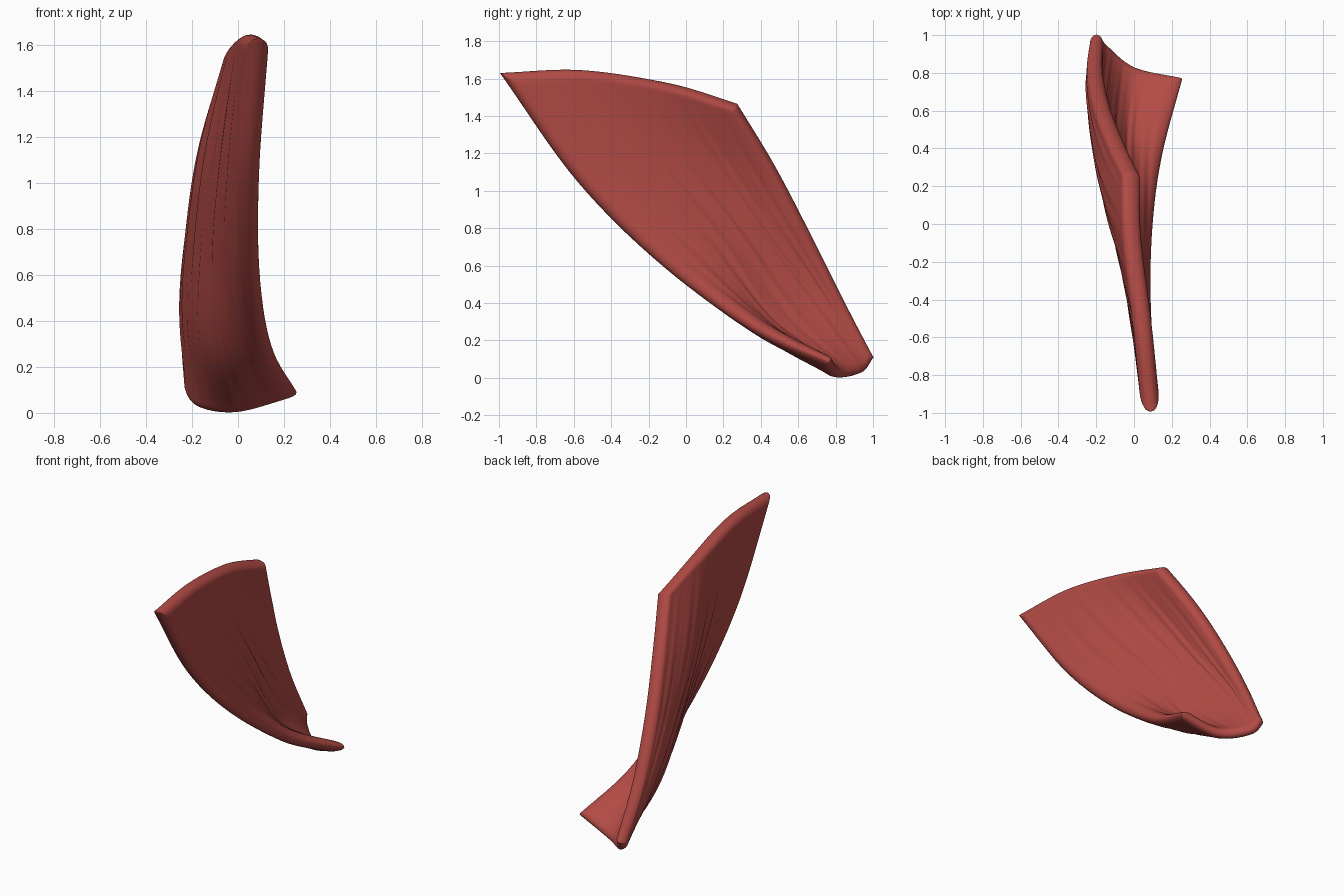
import bpy
import bmesh
import math
from mathutils import Vector

cube = bpy.data.objects.get("Cube")
if cube:
    bpy.data.objects.remove(cube)

# Fibre rails, from the wide upper edge down to the narrow lower end
front_rail = [(.09, -.995, 1.63), (.055, -.58, 1.05), (.07, -.12, .6), (.145, .35, .28), (.255, .77, .09)]
inner_rail = [(.05, -.56, 1.645), (-.025, -.2, 1.16), (-.07, .15, .73), (-.07, .46, .29), (0, .825, .015)]
outer_rail = [(0, -.1, 1.575), (-.115, .16, 1.16), (-.17, .4, .8), (-.2, .68, .42), (-.16, .94, .03)]
back_rail = [(-.01, .275, 1.46), (-.1, .47, 1.14), (-.17, .65, .8), (-.205, .825, .45), (-.21, 1, .105)]
rails = [[Vector(p) for p in r] for r in (front_rail, inner_rail, outer_rail, back_rail)]
ACROSS, ALONG = 100, 50
RIM = .055


def spline(points, t):
    """Smooth curve through all the points, t from 0 to 1."""
    pts = [2 * points[0] - points[1], *points, 2 * points[-1] - points[-2]]
    s = t * (len(points) - 1)
    i = min(int(s), len(points) - 2)
    f = s - i
    a, b, c, d = pts[i:i + 4]
    return b + (c - a) * f / 2 + (a - 2.5 * b + 2 * c - d / 2) * f * f + (1.5 * (b - c) + (d - a) / 2) * f ** 3


def spread(t):
    """Pack the samples closer together near both ends."""
    return t - .9 * math.sin(math.tau * t) / math.tau


def ripple(u, v):
    """Shallow fibre grooves that fade out at every edge."""
    fade = math.sin(math.pi * u) * math.sin(math.pi * v)
    wave = math.sin(v * 55 + math.sin(u * 5)) + .7 * math.sin(v * 91 + 2 * u)
    return .004 * fade * wave


def half_thickness(u, v, width, length):
    """Rounded rim, and a thinner sheet towards the lower end."""
    inset = min(min(v, 1 - v) * width, min(u, 1 - u) * length)
    k = 1 - min(inset / RIM, 1)
    return (.05 - .017 * u ** 3) * math.sqrt(1 - k * k)


# Centre surface of the twisted fan
us = [spread(j / ALONG) for j in range(ALONG + 1)]
vs = [spread(i / ACROSS) for i in range(ACROSS + 1)]
rows = [[spline(r, u) for r in rails] for u in us]
centre = [[spline(row, v) for v in vs] for row in rows]
length = (rails[1][0] - rails[1][-1]).length

# Two skins that meet along the rim
bm = bmesh.new()
skins = [[], []]
for j, u in enumerate(us):
    width = (rows[j][0] - rows[j][-1]).length
    lines = [[], []]
    for i, v in enumerate(vs):
        p = centre[j][i]
        if j in (0, ALONG) or i in (0, ACROSS):
            rim_vert = bm.verts.new(p)
            lines[0].append(rim_vert)
            lines[1].append(rim_vert)
            continue
        along = centre[j + 1][i] - centre[j - 1][i]
        across = centre[j][i + 1] - centre[j][i - 1]
        normal = along.cross(across).normalized()
        h = half_thickness(u, v, width, length)
        for line, side in zip(lines, (1, -1)):
            line.append(bm.verts.new(p + normal * (side * h + ripple(u, v))))
    for skin, line in zip(skins, lines):
        skin.append(line)
for skin in skins:
    for j in range(ALONG):
        for i in range(ACROSS):
            bm.faces.new((skin[j][i], skin[j][i + 1], skin[j + 1][i + 1], skin[j + 1][i]))
bmesh.ops.recalc_face_normals(bm, faces=bm.faces)
mesh = bpy.data.meshes.new("muscle_sheet")
bm.to_mesh(mesh)
bm.free()
muscle = bpy.data.objects.new("muscle_sheet", mesh)
bpy.context.collection.objects.link(muscle)

# Muscle red
red = bpy.data.materials.new("muscle_red")
red.use_nodes = True
colour = (.45, .07, .06, 1)
red.diffuse_color = colour
red.node_tree.nodes["Principled BSDF"].inputs["Base Color"].default_value = colour
mesh.materials.append(red)
mesh.polygons.foreach_set("use_smooth", [True] * len(mesh.polygons))
